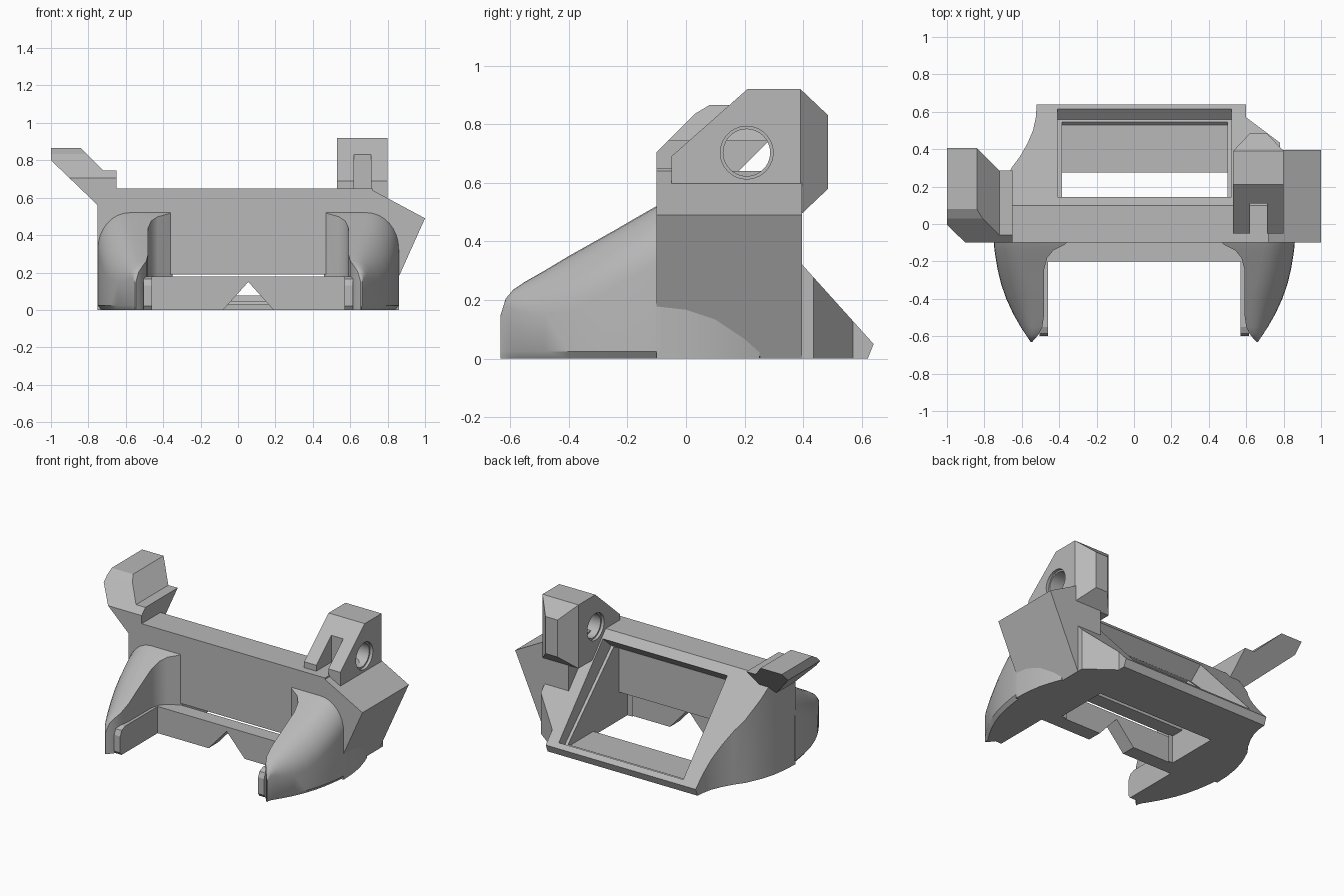
import bpy, bmesh, math

cube = bpy.data.objects.get("Cube")
if cube:
    bpy.data.objects.remove(cube, do_unlink=True)

# One plain grey plastic
grey = bpy.data.materials.new("plain grey")
grey.use_nodes = True
colour = (0.48, 0.48, 0.48, 1)
grey.diffuse_color = colour
grey.node_tree.nodes["Principled BSDF"].inputs["Base Color"].default_value = colour

PLACE = {"x": lambda p, d: (d, p[0], p[1]),
         "y": lambda p, d: (p[0], d, p[1]),
         "z": lambda p, d: (p[0], p[1], d)}
MID = 0.055  # mirror line of the two arms


def loft(name, rings):
    """Skin closed rings of equal length and cap both ends."""
    bm = bmesh.new()
    rows = [[bm.verts.new(co) for co in ring] for ring in rings]
    n = len(rows[0])
    for a, b in zip(rows, rows[1:]):
        for i in range(n):
            j = (i + 1) % n
            bm.faces.new((a[i], a[j], b[j], b[i]))
    bm.faces.new(rows[0])
    bm.faces.new(rows[-1][::-1])
    bmesh.ops.recalc_face_normals(bm, faces=bm.faces)
    mesh = bpy.data.meshes.new(name)
    bm.to_mesh(mesh)
    bm.free()
    mesh.materials.append(grey)
    obj = bpy.data.objects.new(name, mesh)
    bpy.context.collection.objects.link(obj)
    return obj


def prism(name, axis, points, start, end):
    return loft(name, [[PLACE[axis](p, d) for p in points] for d in (start, end)])


def box(name, x, y, z):
    return prism(name, "z", [(x[0], y[0]), (x[1], y[0]), (x[1], y[1]), (x[0], y[1])], *z)


def disc(radius, y, z, sides=40):
    return [(y + radius * math.cos(math.tau * i / sides),
             z + radius * math.sin(math.tau * i / sides)) for i in range(sides)]


def combine(obj, tool, operation="DIFFERENCE"):
    """Apply a boolean and remove the helper."""
    mod = obj.modifiers.new("boolean", "BOOLEAN")
    mod.operation = operation
    mod.solver = "EXACT"
    mod.object = tool
    bpy.context.view_layer.objects.active = obj
    bpy.ops.object.modifier_apply(modifier=mod.name)
    bpy.data.objects.remove(tool, do_unlink=True)


def smooth(obj, degrees=30):
    bpy.ops.object.select_all(action="DESELECT")
    obj.select_set(True)
    bpy.context.view_layer.objects.active = obj
    bpy.ops.object.shade_smooth_by_angle(angle=math.radians(degrees))


# Wedge body: plan outline trimmed by the sloping side profile
left_side = [(-0.75, -0.1), (-0.745, 0), (-0.73, 0.1), (-0.7, 0.2), (-0.655, 0.3),
             (-0.61, 0.36), (-0.57, 0.43), (-0.54, 0.5), (-0.525, 0.57), (-0.52, 0.64)]
right_side = [(0.6, 0.64), (0.6, 0.57), (0.78, 0.435), (0.78, 0.39), (0.72, 0.39), (0.72, -0.1)]
body = prism("wedge_body", "z", left_side + right_side, 0, 0.65)
slope = [(-0.2, -0.1), (-0.2, 0.8), (-0.035, 0.8), (0.1, 0.65), (0.64, 0.05), (0.62, 0), (0.62, -0.1)]
combine(body, prism("slope_trim", "x", slope, -2, 2), "INTERSECT")

# Sloping window, hollow inside and low gap under the front wall
window = [(0.055, 0.52), (0.145, 0.6), (0.2, 0.7), (0.7, 0.16), (0.615, 0.078), (0.56, 0.03)]
combine(body, prism("window_cut", "x", window, -0.41, 0.52))
hollow = [(0, -0.1), (0, 0.5), (0.1, 0.53), (0.15, 0.56), (0.57, 0.07), (0.53, 0.03),
          (0.275, 0.03), (0.275, -0.1)]
combine(body, prism("hollow_cut", "x", hollow, -0.385, 0.5))
combine(body, box("gap_cut", (-0.385, 0.5), (-0.2, 0.05), (-0.1, 0.19)))
smooth(body)

# Curved arms: y, outer x, inner x, top z
stations = [(-0.09, -0.75, -0.35, 0.525), (-0.11, -0.749, -0.37, 0.515),
            (-0.14, -0.746, -0.43, 0.498), (-0.18, -0.74, -0.464, 0.475),
            (-0.24, -0.73, -0.48, 0.44), (-0.32, -0.711, -0.48, 0.395),
            (-0.4, -0.683, -0.48, 0.35), (-0.48, -0.646, -0.48, 0.302),
            (-0.55, -0.606, -0.49, 0.262), (-0.59, -0.58, -0.51, 0.235),
            (-0.615, -0.563, -0.53, 0.205), (-0.632, -0.552, -0.546, 0.15)]


def arm_ring(y, outer, inner, top, side):
    rx = min(0.17, (inner - outer) * 0.8)
    rz = rx * 1.15
    inset = min(0.02, (inner - outer) * 0.4)
    ring = [(inner, 0), (outer + inset, 0), (outer, 0.025)]
    for i in range(9):
        t = math.pi / 2 * i / 8
        ring.append((outer + rx * (1 - math.cos(t)), top - rz * (1 - math.sin(t))))
    ring.append((inner, top))
    return [(x if side < 0 else 2 * MID - x, y, z) for x, z in ring]


for side, label in ((-1, "right"), (1, "left")):
    arm = loft(label + "_arm", [arm_ring(*s, side) for s in stations])
    smooth(arm, 35)
    # Low lip along the inside of the arm
    xs = [x if side < 0 else 2 * MID - x for x in (-0.505, -0.46)]
    lip = [(-0.15, 0), (-0.15, 0.18), (-0.55, 0.18), (-0.585, 0.165), (-0.6, 0.13), (-0.6, 0.02), (-0.585, 0)]
    prism(label + "_arm_lip", "x", lip, *xs)

# Low front bar with a triangular notch
bar = [(-0.48, 0), (-0.08, 0), (MID, 0.15), (0.19, 0), (0.59, 0), (0.59, 0.18), (-0.48, 0.18)]
prism("front_bar", "y", bar, -0.2, -0.1)

# Tilted side block and the rounded skirt beneath it
block = [(0.6, 0), (0.6, 0.64), (0.72, 0.64), (1.0, 0.49), (0.78, 0)]
prism("side_block", "y", block, -0.1, 0.395)
skirt = [(0.6, -0.1), (0.86, -0.1), (0.855, 0), (0.84, 0.1), (0.81, 0.2), (0.79, 0.25), (0.6, 0.3)]
smooth(prism("side_skirt", "z", skirt, 0, 0.19))

# Pivot bracket with tapered back, slot and cross hole
bracket_side = [(-0.05, 0.59), (-0.05, 0.69), (0.21, 0.92), (0.39, 0.92), (0.39, 0.49), (0.1, 0.49)]
bracket = prism("pivot_bracket", "x", bracket_side, 0.53, 0.8)


def rect(x0, x1, z0, z1, y):
    return [(x0, y, z0), (x1, y, z0), (x1, y, z1), (x0, y, z1)]


loft("bracket_back", [rect(0.53, 0.8, 0.49, 0.92, 0.39), rect(0.62, 0.71, 0.58, 0.83, 0.485)])
combine(bracket, box("slot_cut", (0.62, 0.71), (-0.2, 0.11), (0.57, 1.0)))
for radius, x0, x1 in ((0.08, 0.4, 0.9), (0.09, 0.4, 0.55), (0.09, 0.78, 0.9)):
    combine(bracket, prism("hole_cut", "x", disc(radius, 0.207, 0.703), x0, x1))
smooth(bracket)

# Angled hook, trimmed by slanted planes front and back
hook_front = [(-0.75, 0.56), (-1.0, 0.8), (-1.0, 0.865), (-0.84, 0.865), (-0.72, 0.745),
              (-0.65, 0.745), (-0.65, 0.56)]
hook = prism("angled_hook", "y", hook_front, -0.1, 0.42)
trim = [(-0.1, 0.3), (-0.1, 0.705), (0.03, 0.835), (0.08, 0.865), (0.1, 0.9), (0.44, 0.9), (0.1, 0.56), (0.1, 0.3)]
combine(hook, prism("hook_trim", "x", trim, -2, 0), "INTERSECT")
